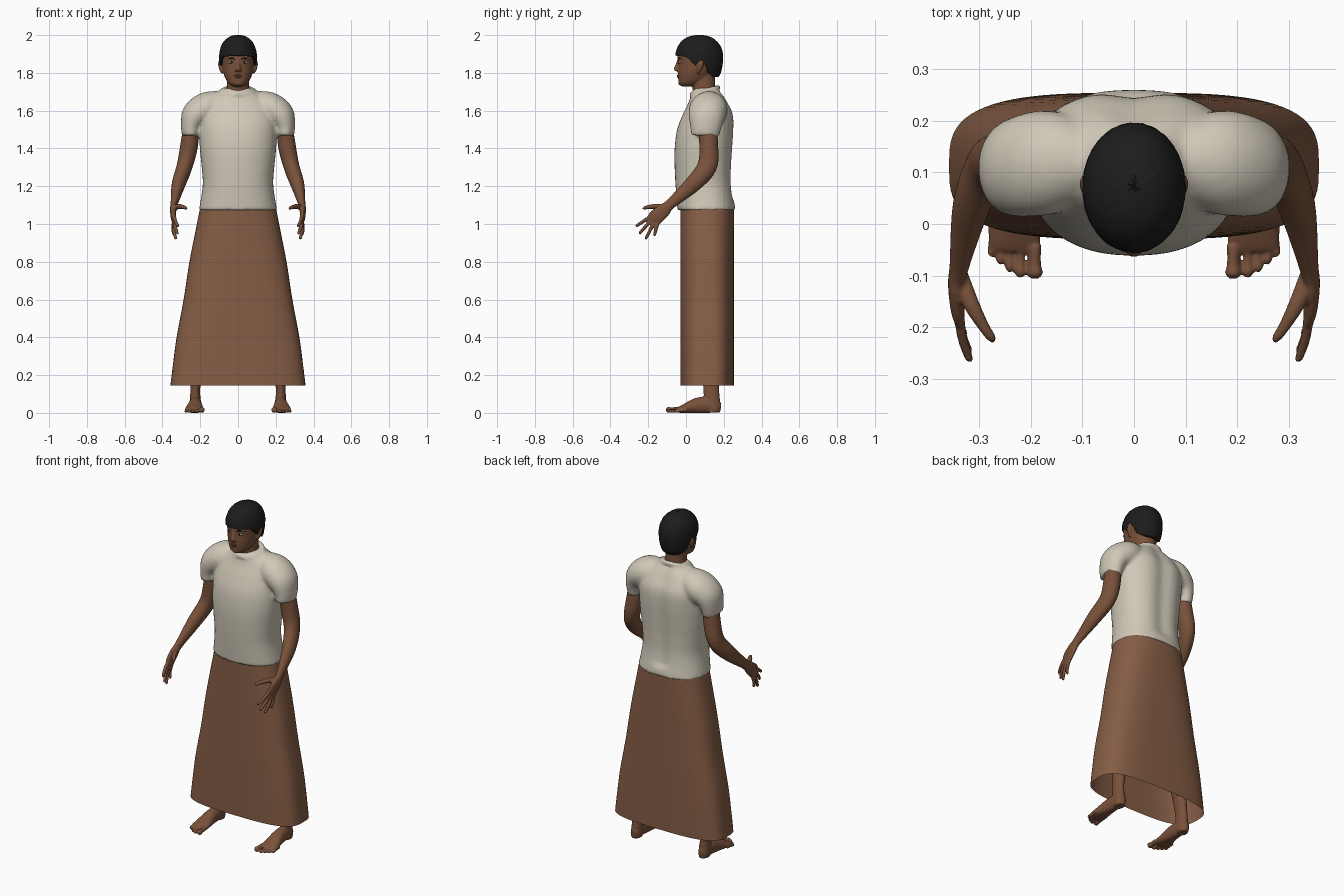
import bpy, bmesh, math, random
from mathutils import Vector

random.seed(4)
cube = bpy.data.objects.get("Cube")
if cube:
    bpy.data.objects.remove(cube)

X, Y, Z = Vector((1, 0, 0)), Vector((0, 1, 0)), Vector((0, 0, 1))


def material(name, rgb):
    m = bpy.data.materials.new(name)
    m.use_nodes = True
    m.diffuse_color = (*rgb, 1)
    bsdf = next(n for n in m.node_tree.nodes if n.type == 'BSDF_PRINCIPLED')
    bsdf.inputs["Base Color"].default_value = (*rgb, 1)
    bsdf.inputs["Roughness"].default_value = 0.8
    return m


SKIN = material("brown skin", (0.19, 0.083, 0.043))
SHIRT = material("cream cotton", (0.63, 0.58, 0.48))
CLOTH = material("brown cloth", (0.235, 0.11, 0.06))
HAIR = material("black hair", (0.012, 0.012, 0.013))
WHITE = material("eye white", (0.5, 0.46, 0.4))
LIP = material("lip brown", (0.13, 0.05, 0.032))


def spline(rows, steps):
    """Smooth interpolation through rows of numbers."""
    pts = [rows[0], *rows, rows[-1]]
    out = []
    for a, b, c, d in zip(pts, pts[1:], pts[2:], pts[3:]):
        for i in range(steps):
            t = i / steps
            out.append([0.5 * (2 * q + (r - p) * t + (2 * p - 5 * q + 4 * r - s) * t * t
                               + (3 * q - p - 3 * r + s) * t ** 3)
                        for p, q, r, s in zip(a, b, c, d)])
    return out + [list(rows[-1])]


def sweep(bm, rows, hint=X, axis=None, power=2, n=24, steps=5, side=1, cap=True):
    """Loft rings through rows of x, y, z, width along hint, depth[, roundness]."""
    rows = spline(rows, steps)
    rings = []
    for i, row in enumerate(rows):
        p = Vector(row[:3])
        t = axis or Vector(rows[min(i + 1, len(rows) - 1)][:3]) - Vector(rows[max(i - 1, 0)][:3])
        t = t.normalized()
        u = (hint - t * hint.dot(t)).normalized()
        v = t.cross(u)
        e = 2 / (row[5] if len(row) > 5 else power)
        ring = []
        for k in range(n):
            c, s = math.cos(math.tau * k / n), math.sin(math.tau * k / n)
            q = (p + u * row[3] * math.copysign(abs(c) ** e, c)
                 + v * row[4] * math.copysign(abs(s) ** e, s))
            ring.append(bm.verts.new((q.x * side, q.y, q.z)))
        rings.append(ring)
    for a, b in zip(rings, rings[1:]):
        for k in range(n):
            bm.faces.new((a[k], a[(k + 1) % n], b[(k + 1) % n], b[k]))
    if cap:
        bm.faces.new(rings[0][::-1])
        bm.faces.new(rings[-1])


def ball(bm, centre, size, segments=24):
    for v in bmesh.ops.create_uvsphere(bm, u_segments=segments, v_segments=segments // 2,
                                       radius=1)["verts"]:
        v.co = Vector(centre) + Vector(a * b for a, b in zip(v.co, size))


def finish(bm, name, mat, voxel=0, smooth=3):
    """Turn the bmesh into an object; overlapping volumes are fused when voxel is set."""
    bmesh.ops.recalc_face_normals(bm, faces=bm.faces[:])
    me = bpy.data.meshes.new(name)
    bm.to_mesh(me)
    bm.free()
    me.materials.append(mat)
    me.polygons.foreach_set("use_smooth", [True] * len(me.polygons))
    ob = bpy.data.objects.new(name, me)
    bpy.context.collection.objects.link(ob)
    if voxel:
        r = ob.modifiers.new("fuse", 'REMESH')
        r.mode, r.voxel_size, r.use_smooth_shade = 'VOXEL', voxel, True
        s = ob.modifiers.new("soften", 'SMOOTH')
        s.factor, s.iterations = 0.5, smooth
    else:
        me.set_sharp_from_angle(angle=math.radians(50))


# Skirt: open flared tube, flatter at the hem
bm = bmesh.new()
sweep(bm, [(0, .112, z, w, .142, p) for z, w, p in (
    (.145, .358, 3.2), (.25, .345, 3.2), (.4, .325, 3.1), (.6, .288, 2.9),
    (.8, .257, 2.7), (1.0, .218, 2.5), (1.09, .2, 2.4))], axis=Z, n=72, cap=False)
finish(bm, "skirt", CLOTH)

# Shirt: torso, puffed short sleeves and collar ring
bm = bmesh.new()
sweep(bm, [(0, (f + b) / 2, z, w, (b - f) / 2) for z, w, f, b in (
    (1.073, .207, -.045, .262), (1.2, .187, -.055, .246), (1.3, .192, -.06, .246),
    (1.4, .202, -.06, .252), (1.5, .205, -.047, .258), (1.58, .2, -.017, .255),
    (1.64, .175, .012, .228), (1.69, .11, .03, .2), (1.72, .07, .045, .17))],
    axis=Z, power=2.3, n=64)
for v in bm.verts:  # groove along the spine
    if v.co.y > .15 and v.co.z > 1.12:
        v.co.y -= .015 * math.exp(-(v.co.x / .05) ** 2)
for side in (1, -1):
    sweep(bm, [(.08, .12, 1.635, .07, .07), (.16, .12, 1.615, .1, .085),
               (.222, .11, 1.575, .097, .078), (.247, .105, 1.52, .084, .056),
               (.25, .1, 1.465, .073, .046)], hint=Y, side=side, n=32)
sweep(bm, [(.082 * math.cos(a), .1 + .07 * math.sin(a), 1.706 + .02 * math.sin(a), .012, .013)
           for a in (math.tau * i / 24 for i in range(25))], hint=Z, n=12, steps=1)
finish(bm, "shirt", SHIRT, .011, 2)

# Arms with hands, and bare legs with feet
for side, label in ((1, "left"), (-1, "right")):
    bm = bmesh.new()
    sweep(bm, [(.245, .11, 1.55, .04, .05), (.258, .12, 1.42, .047, .05),
               (.283, .112, 1.305, .042, .052), (.315, .035, 1.21, .036, .044),
               (.338, -.08, 1.108, .019, .028), (.343, -.115, 1.075, .017, .036),
               (.342, -.155, 1.04, .014, .041), (.338, -.175, 1.02, .011, .038)], side=side)
    fingers = (((.338, -.18, 1.045), (.318, -.265, .988)),
               ((.338, -.18, 1.025), (.32, -.248, .948)),
               ((.339, -.168, 1.01), (.33, -.214, .92)),
               ((.341, -.15, 1.005), (.338, -.168, .937)))
    for base, tip in fingers:
        base, tip = Vector(base), Vector(tip)
        mid = base.lerp(tip, .5) + X * .004
        end = tip.lerp(base, .06)
        sweep(bm, [(*base, .0105, .0105), (*mid, .0095, .0095), (*end, .008, .008),
                   (*tip, .004, .004)], side=side, n=12)
    sweep(bm, [(.338, -.1, 1.085, .014, .018), (.315, -.155, 1.093, .014, .016),
               (.29, -.2, 1.09, .011, .011), (.276, -.22, 1.084, .009, .009),
               (.271, -.228, 1.08, .004, .004)], hint=Z, side=side, n=12)
    finish(bm, label + "_arm", SKIN, .0045, 2)

    bm = bmesh.new()
    sweep(bm, [(.1, .11, .95, .08, .08), (.15, .12, .6, .06, .065), (.205, .13, .3, .042, .05),
               (.215, .132, .22, .033, .045)], axis=-Z, side=side)
    finish(bm, label + "_leg", SKIN)

    bm = bmesh.new()
    sweep(bm, [(.205, .13, .3, .041, .049), (.225, .133, .14, .026, .042),
               (.226, .138, .07, .029, .042), (.226, .145, .03, .031, .04),
               (.226, .145, .002, .027, .035)], axis=-Z, side=side)
    sweep(bm, [(.226, .18, .03, .018, .022), (.226, .13, .042, .031, .042),
               (.227, .06, .038, .037, .042), (.23, 0, .024, .047, .027),
               (.231, -.035, .017, .05, .017), (.232, -.052, .013, .046, .011)], side=side)
    for x, tip, r in ((.192, -.106, .016), (.22, -.104, .011), (.24, -.093, .01),
                      (.258, -.079, .0095), (.275, -.064, .009)):
        sweep(bm, [(x, tip + .065, r + .004, r * .8, r * .8), (x, tip + .03, r + .001, r * .75, r * .8),
                   (x, tip + .01, r, r, r), (x, tip, r, r * .4, r * .4)], side=side, n=12)
    for v in bm.verts:  # flat sole
        v.co.z = max(v.co.z, 0)
    finish(bm, label + "_foot", SKIN, .0042, 2)

# Head, neck, nose and ears
bm = bmesh.new()
sweep(bm, [(0, .11, 1.62, .07, .06), (0, .1, 1.68, .064, .06), (0, .093, 1.74, .059, .062),
           (0, .09, 1.8, .058, .065)], axis=Z)
sweep(bm, [(0, y, z, w, d) for z, y, w, d in (
    (1.727, .002, .022, .022), (1.74, .015, .046, .05), (1.765, .036, .064, .077),
    (1.8, .05, .077, .093), (1.84, .065, .084, .108), (1.88, .07, .088, .115),
    (1.92, .07, .084, .108), (1.96, .07, .065, .085), (1.985, .07, .03, .04))],
    axis=Z, power=2.15, n=40)
sweep(bm, [(0, -.038, 1.868, .008, .009), (0, -.046, 1.842, .01, .011),
           (0, -.053, 1.822, .015, .012), (0, -.047, 1.809, .018, .008)], axis=-Z)
ball(bm, (0, -.028, 1.747), (.022, .014, .014))
for side in (1, -1):
    sweep(bm, [(.084, .065, 1.798, .006, .007), (.091, .07, 1.82, .009, .014),
               (.096, .077, 1.845, .009, .019), (.096, .08, 1.868, .006, .012)],
          axis=Z, side=side)
finish(bm, "head", SKIN, .0055, 2)

# Hair cap, trimmed along a hairline that drops to the nape
HAIRLINE = ((-.07, 1.893), (0, 1.885), (.03, 1.86), (.05, 1.838), (.062, 1.855),
            (.1, 1.855), (.115, 1.8), (.145, 1.778), (.25, 1.778))


def hairline(y):
    for (a, za), (b, zb) in zip(HAIRLINE, HAIRLINE[1:]):
        if y <= b:
            return za + (zb - za) * (y - a) / (b - a)


bm = bmesh.new()
ball(bm, (0, 0, 0), (1, 1, 1), 72)
for v in bm.verts:
    x, y, z = v.co
    k = (math.hypot(x, y) ** 2.25 + abs(z) ** 2.25) ** (-1 / 2.25)
    k *= 1 + random.uniform(-.008, .008)
    y = .07 + y * k * .126
    z = 1.88 + z * k * (.12 if z > 0 else .16)
    v.co = (x * k * .1, y, max(z, hairline(y)))
finish(bm, "hair", HAIR)

# Facial details
for side, label in ((1, "left"), (-1, "right")):
    bm = bmesh.new()
    ball(bm, (.036 * side, -.03, 1.856), (.016, .009, .007))
    finish(bm, label + "_eye", WHITE)
    bm = bmesh.new()
    ball(bm, (.035 * side, -.035, 1.856), (.007, .006, .0068))
    finish(bm, label + "_iris", HAIR)
    bm = bmesh.new()
    sweep(bm, [(.014, -.042, 1.872, .002, .003), (.035, -.036, 1.878, .003, .004),
               (.06, -.016, 1.872, .002, .002)], hint=Y, side=side, n=10)
    finish(bm, label + "_eyebrow", HAIR)
bm = bmesh.new()
for z, r in ((1.786, .005), (1.779, .006)):
    sweep(bm, [(-.026, -.034, 1.782, .002, .002), (0, -.042, z, .006, r),
               (.026, -.034, 1.782, .002, .002)], hint=Y, n=12)
finish(bm, "lips", LIP)
